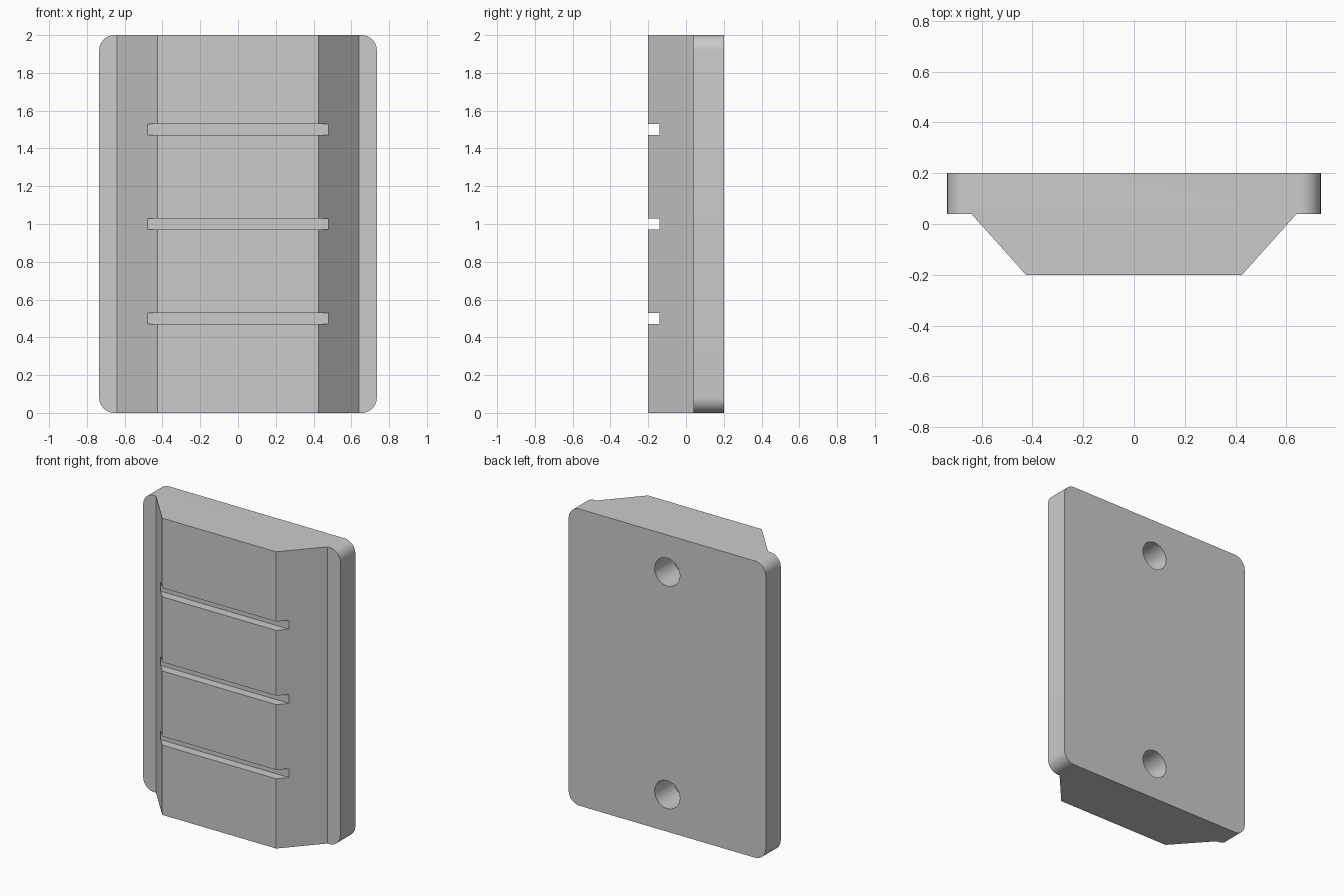
import bpy, bmesh, math
from mathutils import Matrix, Vector

if "Cube" in bpy.data.objects:
    bpy.data.objects.remove(bpy.data.objects["Cube"])

H = 2.0


def make_object(name, bm):
    bmesh.ops.recalc_face_normals(bm, faces=bm.faces[:])
    mesh = bpy.data.meshes.new(name)
    bm.to_mesh(mesh)
    bm.free()
    obj = bpy.data.objects.new(name, mesh)
    bpy.context.collection.objects.link(obj)
    return obj


def cut(target, bm, name):
    cutter = make_object(name, bm)
    cutter.hide_render = True
    mod = target.modifiers.new(name, 'BOOLEAN')
    mod.operation = 'DIFFERENCE'
    mod.solver = 'EXACT'
    mod.object = cutter
    bpy.context.view_layer.objects.active = target
    bpy.ops.object.modifier_apply(modifier=mod.name)
    bpy.data.objects.remove(cutter)


# Body: flanged plate with tapered front, extruded upward
half = [(0.735, 0.20), (0.735, 0.04), (0.64, 0.04), (0.425, -0.20)]
profile = half + [(-x, y) for x, y in reversed(half)]
bm = bmesh.new()
base = bm.faces.new([bm.verts.new((x, y, 0)) for x, y in profile])
ext = bmesh.ops.extrude_face_region(bm, geom=[base])
top = [g for g in ext['geom'] if isinstance(g, bmesh.types.BMVert)]
bmesh.ops.translate(bm, verts=top, vec=(0, 0, H))

# Rounded plate corners
corners = [e for e in bm.edges
           if all(abs(v.co.x) > 0.7 for v in e.verts)
           and abs(e.verts[0].co.z - e.verts[1].co.z) < 1e-4
           and abs(e.verts[0].co.x - e.verts[1].co.x) < 1e-4]
bmesh.ops.bevel(bm, geom=corners, offset=0.08, segments=10, profile=0.5,
                affect='EDGES', clamp_overlap=False)
plate = make_object("mounting_plate", bm)

# Three horizontal grooves across the front
bm = bmesh.new()
for z in (0.5, 1.0, 1.5):
    bmesh.ops.create_cube(bm, size=1, matrix=Matrix.Translation((0, -0.22, z))
                          @ Matrix.Diagonal((1.4, 0.16, 0.06, 1)))
cut(plate, bm, "groove_cutter")

# Two blind screw holes in the back
bm = bmesh.new()
for z in (0.25, 1.75):
    bmesh.ops.create_cone(bm, cap_ends=True, segments=48, radius1=0.094,
                          radius2=0.094, depth=0.4,
                          matrix=Matrix.Translation((0, 0.2, z))
                          @ Matrix.Rotation(math.pi / 2, 4, 'X'))
cut(plate, bm, "hole_cutter")

# Smooth the rounded surfaces, keep the hard edges
plate.select_set(True)
bpy.context.view_layer.objects.active = plate
bpy.ops.object.shade_smooth_by_angle(angle=math.radians(25))
